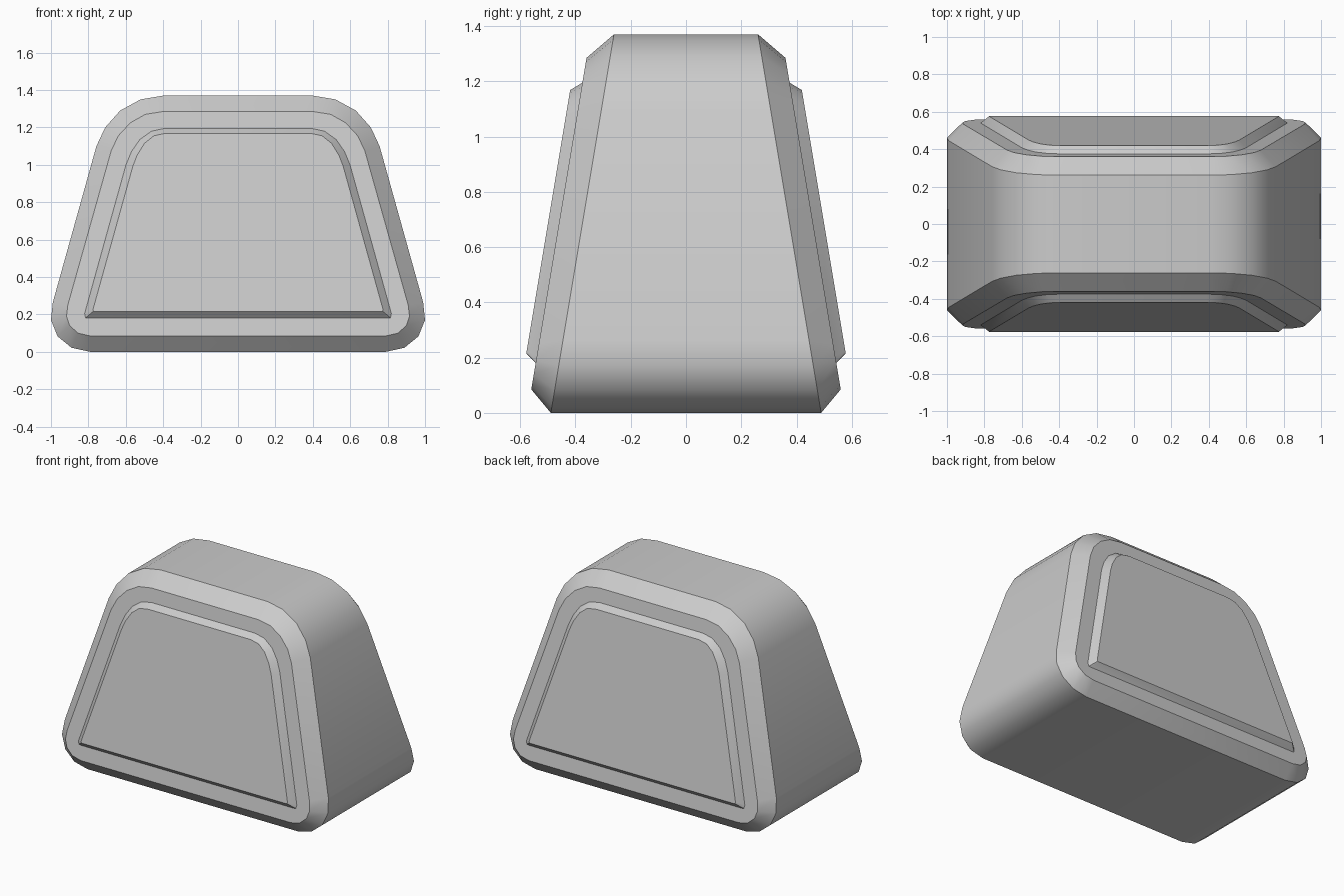
import bpy, bmesh

if "Cube" in bpy.data.objects:
    bpy.data.objects.remove(bpy.data.objects["Cube"])

SLOPE = 1 / 6  # front and back lean inward with height


def loop_points(half, offset, sign=-1):
    """Mirror a right-hand outline (bottom to top) and lay it on a leaning plane."""
    outline = half + [(-x, z) for x, z in reversed(half)]
    return [(x, sign * (offset - SLOPE * z), z) for x, z in outline]


def loft(name, loops):
    """Skin a closed solid through a list of equal-length loops."""
    bm = bmesh.new()
    rings = [[bm.verts.new(p) for p in loop] for loop in loops]
    n = len(rings[0])
    for a, b in zip(rings, rings[1:]):
        for i in range(n):
            j = (i + 1) % n
            bm.faces.new((a[i], a[j], b[j], b[i]))
    bm.faces.new(rings[0])
    bm.faces.new(rings[-1])
    bmesh.ops.recalc_face_normals(bm, faces=bm.faces)
    mesh = bpy.data.meshes.new(name)
    bm.to_mesh(mesh)
    bm.free()
    obj = bpy.data.objects.new(name, mesh)
    bpy.context.collection.objects.link(obj)
    bpy.ops.object.select_all(action='DESELECT')
    obj.select_set(True)
    bpy.context.view_layer.objects.active = obj
    bpy.ops.object.shade_smooth_by_angle(angle=0.52)
    return obj


# Body: rounded trapezoid with chamfered front and back rims
outer = [(0.79, 0), (0.89, 0.022), (0.965, 0.083), (1.0, 0.17), (0.99, 0.265),
         (0.757, 1.10), (0.71, 1.20), (0.63, 1.29), (0.52, 1.35), (0.40, 1.37)]
rim = [(0.79, 0.085), (0.855, 0.10), (0.90, 0.14), (0.917, 0.19), (0.91, 0.25),
       (0.678, 1.075), (0.64, 1.155), (0.575, 1.225), (0.495, 1.27), (0.40, 1.285)]
loft("body", [loop_points(rim, 0.574), loop_points(outer, 0.489),
              loop_points(outer, 0.489, 1), loop_points(rim, 0.574, 1)])

# Raised panels with bevelled edges, front and back
base = [(0.80, 0.18), (0.815, 0.182), (0.82, 0.205), (0.599, 1.0),
        (0.57, 1.07), (0.525, 1.135), (0.462, 1.18), (0.39, 1.195)]
top = [(0.765, 0.215), (0.773, 0.217), (0.775, 0.228), (0.563, 0.99),
       (0.54, 1.05), (0.50, 1.115), (0.45, 1.155), (0.39, 1.168)]
for name, sign in (("front_panel", -1), ("back_panel", 1)):
    loft(name, [loop_points(base, 0.55, sign), loop_points(base, 0.574, sign),
                loop_points(top, 0.614, sign)])
